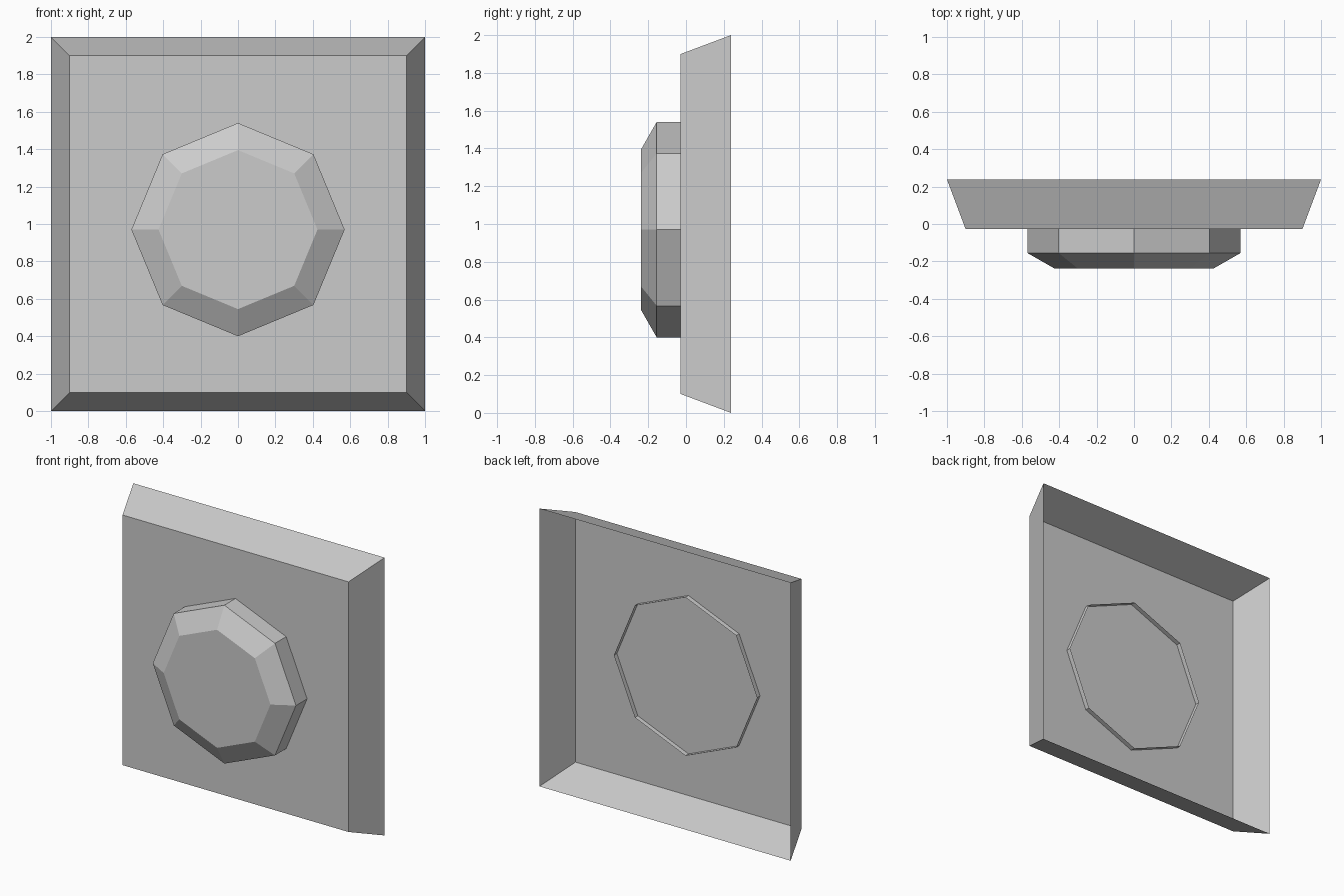
import bpy, bmesh
from math import cos, sin, pi

if "Cube" in bpy.data.objects:
    bpy.data.objects.remove(bpy.data.objects["Cube"])


def ring_shell(name, sides, phase, centre_z, profile):
    """Open-backed shell: loft n-sided rings of (y, radius) and cap the front."""
    bm = bmesh.new()
    rings = []
    for y, r in profile:
        angles = [phase + 2 * pi * i / sides for i in range(sides)]
        rings.append([bm.verts.new((r * cos(a), y, centre_z + r * sin(a))) for a in angles])
    for back, front in zip(rings, rings[1:]):
        for i in range(sides):
            j = (i + 1) % sides
            bm.faces.new((back[i], back[j], front[j], front[i]))
    bm.faces.new(rings[-1])
    bmesh.ops.recalc_face_normals(bm, faces=bm.faces)
    # make the front cap face -y
    bm.faces.ensure_lookup_table()
    bm.normal_update()
    if bm.faces[-1].normal.y > 0:
        bmesh.ops.reverse_faces(bm, faces=bm.faces)
    mesh = bpy.data.meshes.new(name)
    bm.to_mesh(mesh)
    bm.free()
    obj = bpy.data.objects.new(name, mesh)
    bpy.context.collection.objects.link(obj)
    return obj


# Square tray with flared rim, open at the back
root2 = 2 ** 0.5
ring_shell("back_plate", 4, pi / 4, 1.0, [(0.238, root2), (-0.028, 0.9 * root2)])

# Octagonal chamfered button, its open end poking just through the plate
ring_shell("button", 8, 0, 0.97, [(0.006, 0.57), (-0.155, 0.57), (-0.238, 0.425)])
